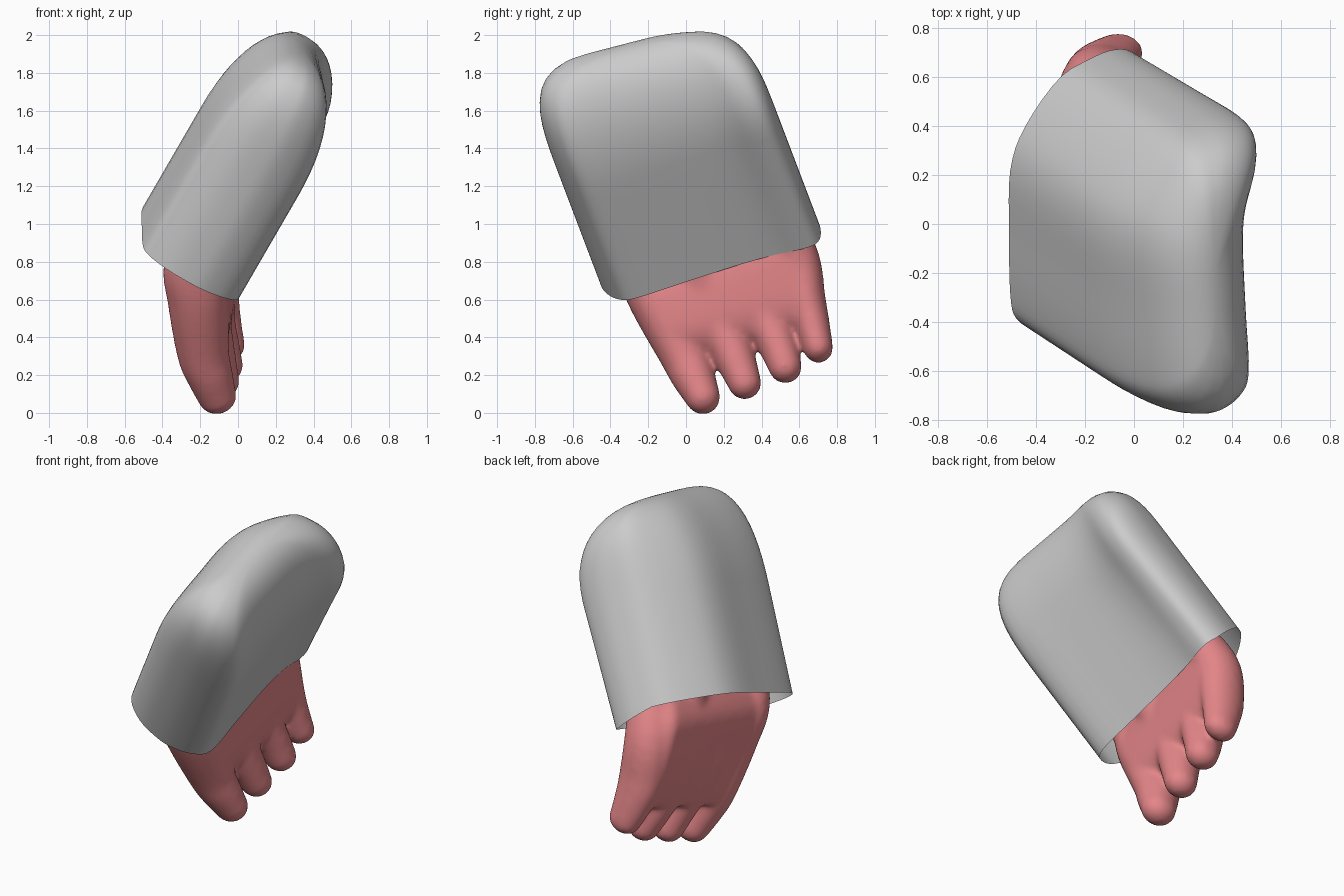
import bpy, bmesh
from math import sin, cos, pi, exp
from mathutils import Vector as V

if "Cube" in bpy.data.objects:
    bpy.data.objects.remove(bpy.data.objects["Cube"])


def spline(pts, n, closed=False):
    """Catmull-Rom curve through points of any dimension."""
    m, out = len(pts), []
    get = lambda i: V(pts[i % m] if closed else pts[max(0, min(m - 1, i))])
    for i in range(m if closed else m - 1):
        a, b, c, d = (get(i + k) for k in (-1, 0, 1, 2))
        for j in range(n):
            t = j / n
            out.append(0.5 * (2 * b + (c - a) * t + (2 * a - 5 * b + 4 * c - d) * t * t
                              + (3 * b - a - 3 * c + d) * t ** 3))
    if not closed:
        out.append(get(m - 1))
    return out


def loft(bm, rings, cap_start=True):
    """Skin a list of rings; caps the end and optionally the start."""
    vr = [[bm.verts.new(p) for p in r] for r in rings]
    for a, b in zip(vr, vr[1:]):
        for i in range(len(a)):
            j = (i + 1) % len(a)
            bm.faces.new((a[i], a[j], b[j], b[i]))
    bm.faces.new(vr[-1])
    if cap_start:
        bm.faces.new(vr[0][::-1])


def finish(bm, name):
    bmesh.ops.recalc_face_normals(bm, faces=bm.faces)
    me = bpy.data.meshes.new(name)
    bm.to_mesh(me)
    bm.free()
    me.shade_smooth()
    ob = bpy.data.objects.new(name, me)
    bpy.context.collection.objects.link(ob)
    return ob


# Sleeve: open tilted shell with a rounded closed end
N = V((.58, -.38, 1)).normalized()
U = V((0, 1, .38)).normalized()
W = U.cross(N)
origin = V((-.215, .13, .885))
section = [(-.47, .25), (-.2, .25), (.1, .25), (.3, .265), (.43, .295), (.52, .29),
           (.57, .21), (.575, .08), (.525, -.09), (.335, -.26), (.154, -.33),
           (-.12, -.335), (-.384, -.33), (-.5, -.3), (-.58, -.19), (-.612, -.06),
           (-.612, .05), (-.565, .18)]
outline = spline(section, 4, True)
start, cap = .66, .6
levels = [(w, 1, 1) for w in (0, .2, .45, start)]
for k in range(1, 15):
    t = sin(k / 14 * pi / 2) if k < 14 else .9995
    levels.append((start + cap * t, (1 - t ** 4.3) ** (1 / 4.3), (1 - t ** 2.1) ** (1 / 2.1)))
rings = []
for w, su, sv in levels:
    tilt = -.13 * max(0, w - start) / cap
    ring = []
    for p in outline:
        side = max(0, min(1, p.y / .25))
        # the rim dips along the right face; the back right ridge flares upward
        dip = -.06 * max(0, 1 - w / .4) * max(0, min(1, p.x + .45)) * side
        flare = .055 * min(1, w / .9) * exp(-((p.x - .46) / .17) ** 2) * side
        ring.append(origin + U * (p.x * su) + W * ((p.y + flare + .06) * sv - .06)
                    + N * (w + dip + tilt * p.x * su))
    rings.append(ring)
bm = bmesh.new()
loft(bm, rings, cap_start=False)
finish(bm, "sleeve")

# Hand: finger rows of (x, y, z, half width, half thickness), wrist to tip
fingers = [
    [(-.1, -.34, 1.05, .12, .14), (-.23, -.255, .8, .13, .16), (-.215, -.165, .6, .14, .16),
     (-.185, -.02, .32, .128, .14), (-.15, .035, .2, .118, .125), (-.11, .088, .086, .095, .105)],
    [(-.12, -.05, 1.05, .14, .15), (-.19, .1, .65, .15, .155), (-.17, .19, .45, .125, .14),
     (-.13, .255, .3, .11, .12), (-.09, .31, .16, .09, .1)],
    [(-.13, .2, 1.1, .14, .14), (-.18, .34, .75, .15, .15), (-.15, .425, .5, .12, .135),
     (-.11, .485, .36, .105, .12), (-.07, .525, .245, .09, .1)],
    [(-.03, .38, 1.15, .12, .12), (-.135, .575, .85, .12, .14), (-.13, .635, .6, .105, .14),
     (-.095, .672, .45, .093, .12), (-.06, .7, .345, .08, .102)],
]
bm = bmesh.new()
for f in fingers:
    pts = [(V(p[:3]), p[3], p[4]) for p in map(tuple, spline(f, 5))]
    d = (pts[-1][0] - pts[-3][0]).normalized()
    tip, a, b = pts[-1]
    for k in range(1, 7):  # rounded fingertip
        s = k / 6.1 * pi / 2
        pts.append((tip + d * a * sin(s), a * cos(s), b * cos(s)))
    rings = []
    for i, (c, a, b) in enumerate(pts):
        d = (pts[min(i + 1, len(pts) - 1)][0] - pts[max(i - 1, 0)][0]).normalized()
        thick = (V((1, 0, 0)) - d * d.x).normalized()
        wide = d.cross(thick)
        rings.append([c + wide * a * cos(q) + thick * b * sin(q)
                      for q in (2 * pi * j / 20 for j in range(20))])
    loft(bm, rings)

# Palm: flattened sections filling between the outer fingers, (front, back, half thickness)
rows = [(-.1, -.34, 1.05, -.04, .36, 1.15, .11), (-.23, -.255, .8, -.15, .5, .98, .145),
        (-.21, -.165, .6, -.155, .57, .82, .155), (-.19, -.08, .42, -.145, .62, .64, .142),
        (-.198, -.03, .33, -.135, .65, .54, .117), (-.218, 0, .275, -.145, .665, .475, .08),
        (-.245, .015, .235, -.165, .67, .44, .035)]
rings = []
for r in spline(rows, 4):
    p, q, h = V(r[0:3]), V(r[3:6]), r[6]
    along = (q - p).normalized()
    rings.append([(q if cos(s) > 0 else p) + along * .08 * cos(s) + V((h * sin(s), 0, 0))
                  for s in (2 * pi * (j + .5) / 24 for j in range(24))])
loft(bm, rings)
hand = finish(bm, "hand")
mod = hand.modifiers.new("fuse", 'REMESH')
mod.mode = 'VOXEL'
mod.voxel_size = .014
mod.use_smooth_shade = True
mod = hand.modifiers.new("soften", 'SMOOTH')
mod.factor = .5
mod.iterations = 20
mat = bpy.data.materials.new("pink")
mat.diffuse_color = (.78, .24, .25, 1)
mat.use_nodes = True
mat.node_tree.nodes["Principled BSDF"].inputs["Base Color"].default_value = mat.diffuse_color
hand.data.materials.append(mat)
